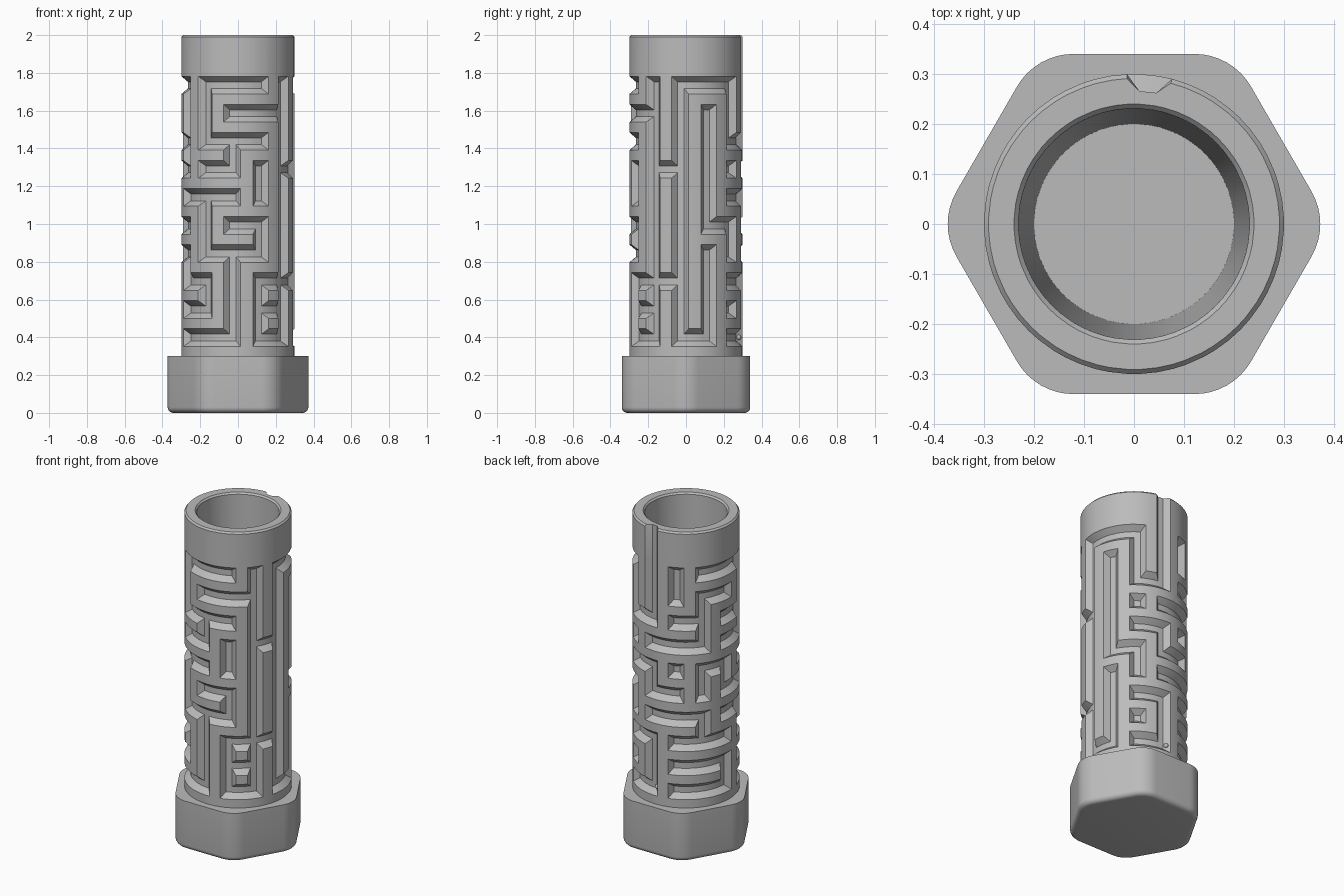
import bpy, bmesh
from math import pi, sin, cos, radians

cube = bpy.data.objects.get("Cube")
if cube:
    bpy.data.objects.remove(cube)

grey = bpy.data.materials.new("plain_grey")
grey.use_nodes = True
GREY = (0.5, 0.5, 0.5, 1)
grey.diffuse_color = GREY
grey.node_tree.nodes["Principled BSDF"].inputs["Base Color"].default_value = GREY


def finish(bm, name):
    bmesh.ops.recalc_face_normals(bm, faces=bm.faces)
    mesh = bpy.data.meshes.new(name)
    bm.to_mesh(mesh)
    bm.free()
    mesh.materials.append(grey)
    ob = bpy.data.objects.new(name, mesh)
    bpy.context.collection.objects.link(ob)
    bpy.ops.object.select_all(action="DESELECT")
    ob.select_set(True)
    bpy.context.view_layer.objects.active = ob
    bpy.ops.object.shade_smooth_by_angle(angle=radians(25))
    return ob


def stitch(bm, low, high):
    for i in range(len(low)):
        k = (i + 1) % len(low)
        bm.faces.new((low[i], low[k], high[k], high[i]))


# Maze, top row first: r = open to the next column, d = open downward, b = both
MAZE = ["dbr.dbrddd" "rr",
        "ddrrddddd." "b.",
        "drb.dddr.r" "dr",
        ".r.dbdd.rr" ".r",
        "rb..dddrd." "bd",
        ".drdddrdr." ".r",
        "drb.ddd.rr" "dr",
        "rddbbddrdr" "r.",
        "r.dbddd.dr" "rd",
        "rr.r.r.r.r" "r."]
COLS, ROWS = 12, len(MAZE)
ENTRY = 8                      # column whose channel runs out of the top
FIRST = radians(204)
STEP = 2 * pi / COLS
TOP_Z, PITCH = 1.735, 0.1485
R, DEEP = 0.30, 0.266
U = {-2: -8.7, -1: -3.7, 1: 3.7, 2: 8.7, 3: 15}      # degrees across a channel
V = {-2: -0.047, -1: -0.018, 1: 0.018, 2: 0.047}     # heights across a channel


def right(c, r):
    return MAZE[r][c % COLS] in "rb"


def down(c, r):
    if r < 0:
        return c == ENTRY
    return MAZE[r][c] in "db"


def is_deep(c, u, r, v):
    if abs(v) == 1:
        return abs(u) == 1 or (right(c, r) if u > 0 else right(c - 1, r))
    return abs(u) == 1 and (down(c, r) if v < 0 else down(c, r - 1))


# Tube: outer maze wall, collar, bevelled rim, tapered bore and floor
bm = bmesh.new()
slots = [(c, u) for c in range(COLS) for u in U]


def ring(z, radius, notch=False):
    out = []
    for c, u in slots:
        a = FIRST + c * STEP + radians(U[u])
        rad = DEEP if notch and c == ENTRY and abs(u) == 1 else radius
        out.append(bm.verts.new((rad * cos(a), rad * sin(a), z)))
    return out


rings = [ring(0.29, R)]
for r in reversed(range(ROWS)):
    for v in V:
        level = []
        for c, u in slots:
            a = FIRST + c * STEP + radians(U[u])
            rad = DEEP if is_deep(c, u, r, v) else R
            level.append(bm.verts.new((rad * cos(a), rad * sin(a),
                                       TOP_Z - r * PITCH + V[v])))
        rings.append(level)
rings += [ring(1.99, R, True), ring(2.0, 0.291, True),
          ring(2.0, 0.24), ring(1.99, 0.231), ring(0.06, 0.20)]
for low, high in zip(rings, rings[1:]):
    stitch(bm, low, high)
bm.faces.new(rings[-1])

# Split the twisted corner patches along the mitre, from channel floor to wall top
for f in list(bm.faces):
    if len(f.verts) != 4 or f.calc_center_median().z > 1.8:
        continue
    rad = [v.co.xy.length for v in f.verts]
    sunk = [x < R - 0.01 for x in rad]
    if sum(sunk) in (1, 3):
        k = sunk.index(sum(sunk) == 1)
        bmesh.utils.face_split(f, f.verts[k], f.verts[(k + 2) % 4])
finish(bm, "maze_tube")

# Hexagonal base with rounded corners and a softened bottom edge
bm = bmesh.new()
FLAT, ROUND, FILLET, SEG = 0.34, 0.13, 0.03, 8
centre = (FLAT - ROUND) / cos(pi / 6)


def hex_ring(inset, z):
    out = []
    for k in range(6):
        for s in range(SEG + 1):
            a = k * pi / 3 + (s / SEG - 0.5) * pi / 3
            rad = ROUND - inset
            out.append(bm.verts.new((centre * cos(k * pi / 3) + rad * cos(a),
                                     centre * sin(k * pi / 3) + rad * sin(a), z)))
    return out


levels = []
for s in range(6):
    t = s / 5 * pi / 2
    levels.append(hex_ring(FILLET * (1 - sin(t)), FILLET * (1 - cos(t))))
levels.append(hex_ring(0, 0.30))
inner = []
for v in levels[-1]:
    d = v.co.xy.normalized() * (R - 0.01)
    inner.append(bm.verts.new((d.x, d.y, 0.30)))
levels.append(inner)
for low, high in zip(levels, levels[1:]):
    stitch(bm, low, high)
bm.faces.new(levels[0][::-1])
finish(bm, "hex_base")

# Small detent bump at the end of the entry column
bm = bmesh.new()
bmesh.ops.create_icosphere(bm, subdivisions=2, radius=0.014)
a = FIRST + ENTRY * STEP + radians(6)
bmesh.ops.translate(bm, verts=bm.verts, vec=(0.279 * cos(a), 0.279 * sin(a), 0.40))
finish(bm, "detent_bump")
